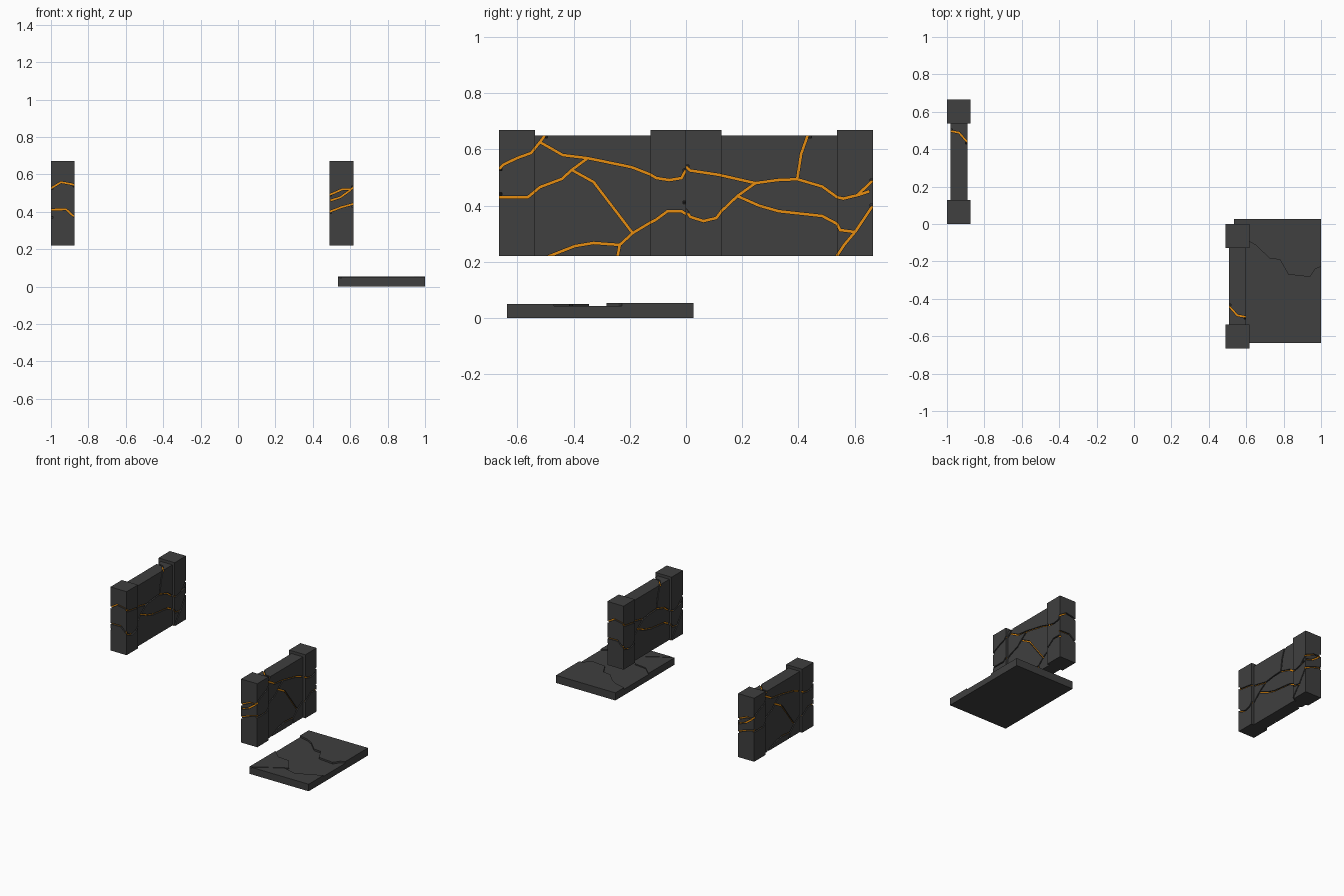
import bpy, bmesh, math
from mathutils import Vector

if "Cube" in bpy.data.objects:
    bpy.data.objects.remove(bpy.data.objects["Cube"])


def material(name, col):
    m = bpy.data.materials.new(name)
    m.diffuse_color = (*col, 1)
    m.use_nodes = True
    m.node_tree.nodes["Principled BSDF"].inputs["Base Color"].default_value = m.diffuse_color
    return m


STONE = material("dark_stone", (0.05, 0.05, 0.05))
GLOW = material("orange_glow", (0.80, 0.27, 0.005))
DEPTH, WIDTH = 0.010, 0.009
L = 0.665                                   # wall length


def finish(bm, name):
    bmesh.ops.recalc_face_normals(bm, faces=bm.faces)
    me = bpy.data.meshes.new(name)
    bm.to_mesh(me)
    bm.free()
    me.materials.append(STONE)
    me.materials.append(GLOW)
    ob = bpy.data.objects.new(name, me)
    bpy.context.collection.objects.link(ob)
    return ob


def prism(name, outline, z0, z1):
    bm = bmesh.new()
    low = [bm.verts.new((x, y, z0)) for x, y in outline]
    top = [bm.verts.new((x, y, z1)) for x, y in outline]
    bm.faces.new(low)
    bm.faces.new(top)
    n = len(low)
    for i in range(n):
        j = (i + 1) % n
        bm.faces.new((low[i], low[j], top[j], top[i]))
    return finish(bm, name)


def box(name, x0, x1, y0, y1, z0, z1):
    return prism(name, [(x0, y0), (x1, y0), (x1, y1), (x0, y1)], z0, z1)


def ribbon(bm, path, place):
    """Mitred groove cutter along a 2D path; its floor is orange."""
    p = [Vector(q) for q in path]
    dirs = [(b - a).normalized() for a, b in zip(p, p[1:])]
    p[0] = p[0] - dirs[0] * 0.003
    p[-1] = p[-1] + dirs[-1] * 0.003
    rings = []
    for i, q in enumerate(p):
        a, b = dirs[max(i - 1, 0)], dirs[min(i, len(dirs) - 1)]
        t = (a + b).normalized()
        s = Vector((-t.y, t.x)) * (WIDTH / 2 / max(t.dot(a), 0.5))
        rings.append([bm.verts.new(place(*c, d)) for c, d in
                      ((q - s, -DEPTH), (q + s, -DEPTH), (q + s, 0.008), (q - s, 0.008))])
    for r, k in zip(rings, rings[1:]):
        for i in range(4):
            j = (i + 1) % 4
            f = bm.faces.new((r[i], r[j], k[j], k[i]))
            f.material_index = 1 if i == 0 else 0
    bm.faces.new(rings[0])
    bm.faces.new(rings[-1])


# Crack paths: (distance along wall, height)
FRONT = [
    [(0, .54), (.015, .525), (.115, .51), (.247, .48), (.325, .491), (.396, .494), (.485, .468),
     (.538, .43), (.56, .425), (.61, .437), (L, .49)],
    [(.61, .437), (.65, .45)],
    [(.396, .494), (.41, .584), (.437, .66)],
    [(0, .383), (.015, .36), (.062, .345), (.108, .356), (.126, .38), (.183, .434), (.247, .48)],
    [(.183, .434), (.26, .40), (.33, .38), (.485, .363), (.538, .335), (.549, .313), (.602, .306), (L, .40)],
    [(.602, .306), (.563, .26), (.535, .217)]]
BACK = [
    [(L, .53), (.65, .546), (.6, .57), (.552, .587), (.52, .626), (.439, .58), (.35, .569), (.194, .537),
     (.13, .512), (.105, .498), (.06, .491), (.016, .498), (0, .53)],
    [(.52, .626), (.495, .66)],
    [(L, .43), (.563, .43), (.52, .466), (.442, .495), (.407, .527), (.35, .569)],
    [(.407, .527), (.329, .484), (.19, .302)],
    [(.495, .217), (.396, .256), (.329, .267), (.236, .26), (.19, .302), (.13, .338), (.108, .349),
     (.066, .38), (.016, .38), (0, .37)],
    [(.236, .26), (.244, .217)]]
NEAR_END = [[(-.064, .525), (-.01, .558), (.05, .547), (.064, .54)],
            [(-.064, .411), (.017, .413), (.055, .378), (.064, .374)]]
FAR_END = [[(.064, .49), (-.005, .52), (-.05, .52), (-.064, .53)],
           [(.056, .461), (.006, .477), (-.047, .515)],
           [(.064, .40), (.001, .424), (-.064, .442)]]
TOP = [[(-.048, .165), (.001, .156), (.035, .117), (.048, .105)]]


def carve(ob, half, end_near=False, end_far=False, top=None):
    bm = bmesh.new()
    for path in FRONT:
        ribbon(bm, path, lambda u, v, d: (half + d, u - L / 2, v))
    for path in BACK:
        ribbon(bm, path, lambda u, v, d: (-half - d, u - L / 2, v))
    for path in NEAR_END if end_near else []:
        ribbon(bm, path, lambda u, v, d: (u, -L / 2 - d, v))
    for path in FAR_END if end_far else []:
        ribbon(bm, path, lambda u, v, d: (u, L / 2 + d, v))
    for path in TOP if top else []:
        ribbon(bm, path, lambda u, v, d: (u, v, top + d))
    cutter = finish(bm, "groove_cutter")
    cutter.hide_render = True
    mod = ob.modifiers.new("grooves", 'BOOLEAN')
    mod.operation, mod.solver, mod.use_self = 'DIFFERENCE', 'EXACT', True
    mod.material_mode = 'INDEX'
    mod.object = cutter
    bpy.context.view_layer.objects.active = ob
    bpy.ops.object.modifier_apply(modifier=mod.name)
    bpy.data.objects.remove(cutter)


# Wall section: panel between two pillars, grooved on all sides
P, Q = 0.0635, 0.045
near = box("near_pillar", -P, P, -L / 2, -L / 2 + .127, .22, .67)
far = box("far_pillar", -P, P, L / 2 - .127, L / 2, .22, .67)
panel = box("wall_panel", -Q, Q, -L / 2 + .127, L / 2 - .127, .22, .65)
carve(near, P, end_near=True)
carve(far, P, end_far=True)
carve(panel, Q, top=.65)

# Second wall is the first turned half way round
for ob in (near, far, panel):
    twin = ob.copy()
    twin.name = "second_" + ob.name
    bpy.context.collection.objects.link(twin)
    twin.location = (.553, -L / 2, 0)
    twin.rotation_euler.z = math.pi
    ob.location = (-.9365, L / 2, 0)

# Cracked floor slab: low base with raised broken plates
X0, X1, Y0, Y1 = .535, 1, -.637, .027
box("slab_base", X0, X1, Y0, Y1, 0, .042)
prism("slab_back_plate", [(X0, Y1), (X0, -.07), (.61, -.09), (.655, -.115), (.725, -.185), (.78, -.19),
                          (.825, -.27), (.94, -.283), (.97, -.24), (X1, -.228), (X1, Y1)], .042, .054)
prism("slab_left_plate", [(X0, -.345), (X0, Y0), (.755, -.505), (.69, -.415), (.6, -.405)], .042, .05)
prism("slab_front_plate", [(.55, Y0), (X1, Y0), (X1, -.47), (.83, -.55), (.73, -.525)], .042, .05)
